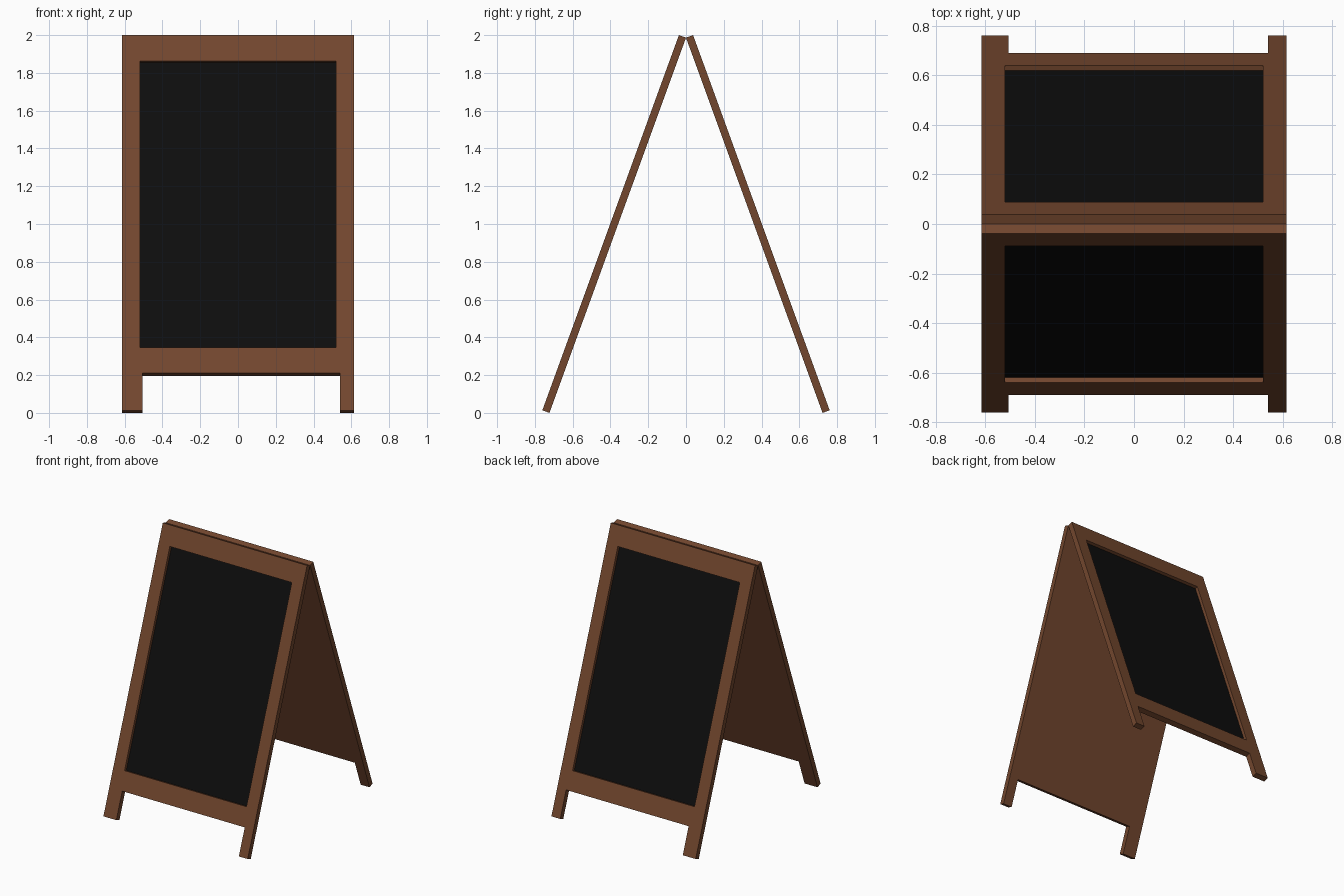
import bpy, bmesh, math

if "Cube" in bpy.data.objects:
    bpy.data.objects.remove(bpy.data.objects["Cube"])

TILT = math.radians(20)
SIN, COS = math.sin(TILT), math.cos(TILT)
THICK, RECESS, BOARD = 0.04, 0.023, 0.004
LENGTH = (2 - THICK * SIN) / COS
HALF = 0.615


def material(name, color):
    m = bpy.data.materials.new(name)
    m.diffuse_color = (*color, 1)
    m.use_nodes = True
    m.node_tree.nodes["Principled BSDF"].inputs["Base Color"].default_value = m.diffuse_color
    return m


wood = material("brown_wood", (0.17, 0.062, 0.027))
slate = material("black_slate", (0.004, 0.004, 0.004))


def place(x, s, n, side):
    """Panel coordinates (across, up the slope, depth inward) to world."""
    y = -LENGTH * SIN - THICK * COS + s * SIN + n * COS
    return (x, side * y, THICK * SIN + s * COS - n * SIN)


def ring(bm, outline, depth, side):
    return [bm.verts.new(place(x, s, depth, side)) for x, s in outline]


def walls(bm, a, b):
    for i in range(len(a)):
        j = (i + 1) % len(a)
        bm.faces.new((a[i], a[j], b[j], b[i]))


def finish(bm, name, mat):
    bmesh.ops.recalc_face_normals(bm, faces=bm.faces)
    me = bpy.data.meshes.new(name)
    bm.to_mesh(me)
    bm.free()
    me.materials.append(mat)
    ob = bpy.data.objects.new(name, me)
    bpy.context.collection.objects.link(ob)


# Panel silhouette with two legs (left one wider), and the board opening
outline = [(-HALF, 0), (-0.505, 0), (-0.505, 0.209), (0.54, 0.209),
           (0.54, 0), (HALF, 0), (HALF, LENGTH), (-HALF, LENGTH)]
opening = [(-0.52, 0.353), (0.52, 0.353), (0.52, 1.967), (-0.52, 1.967)]

for label, side in (("front", 1), ("back", -1)):
    # Wooden panel with a recess on its outer face
    bm = bmesh.new()
    outer = ring(bm, outline, 0, side)
    inner = ring(bm, outline, THICK, side)
    rim = ring(bm, opening, 0, side)
    floor = ring(bm, opening, RECESS + BOARD, side)
    walls(bm, outer, inner)
    walls(bm, rim, floor)
    bm.faces.new(inner)
    bm.faces.new(floor)
    # Face frame around the opening: sides, top and bottom rails
    o, r = outer, rim
    for f in ((o[0], o[1], o[2], r[0], r[3], o[7]),
              (o[2], o[3], r[1], r[0]),
              (o[3], o[4], o[5], o[6], r[2], r[1]),
              (o[6], o[7], r[3], r[2])):
        bm.faces.new(f)
    finish(bm, label + "_wood_panel", wood)

    # Chalkboard set into the recess
    bm = bmesh.new()
    top = ring(bm, opening, RECESS, side)
    base = ring(bm, opening, RECESS + BOARD, side)
    walls(bm, top, base)
    bm.faces.new(top)
    bm.faces.new(base)
    finish(bm, label + "_chalkboard", slate)
